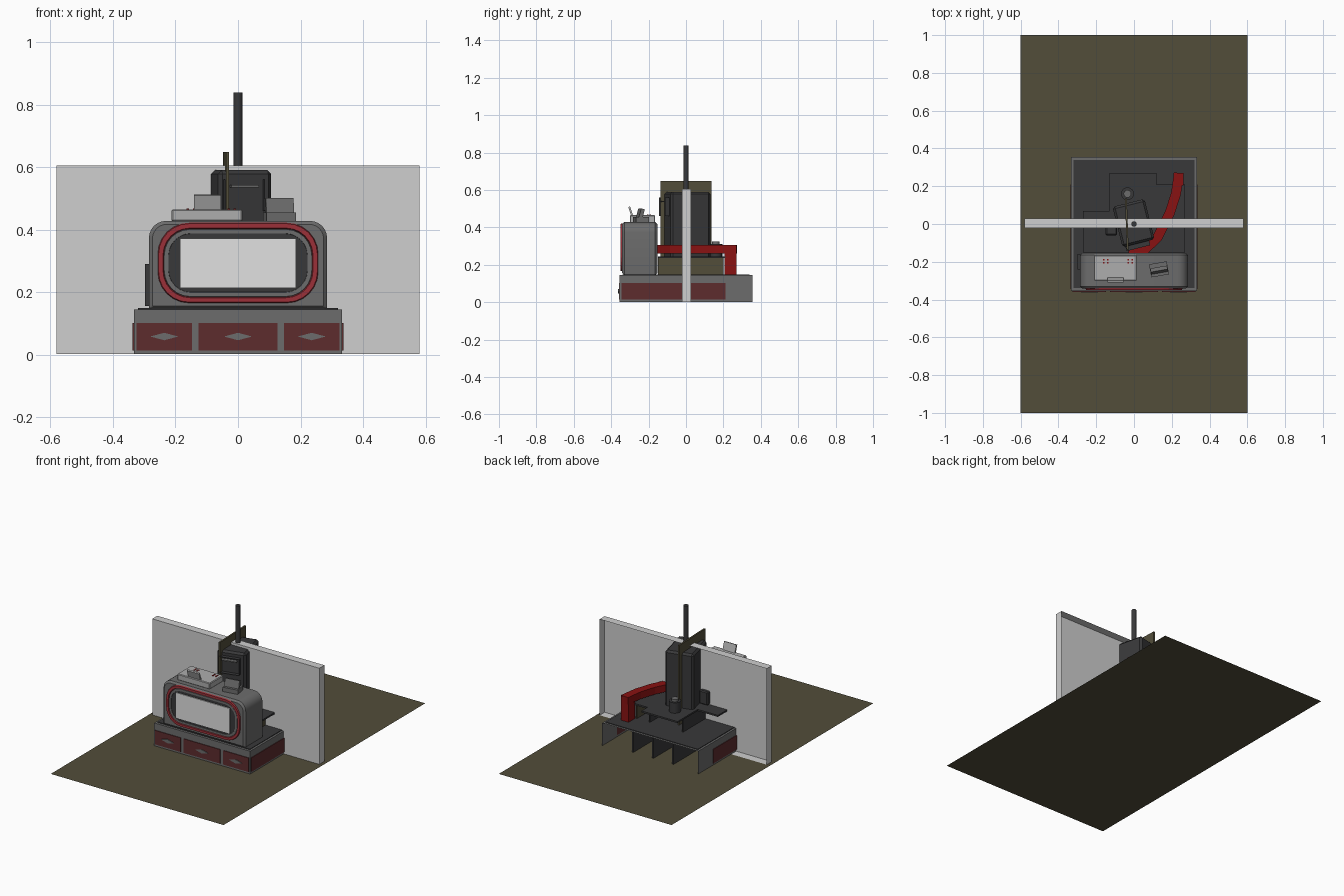
import bpy, bmesh, math
from mathutils import Matrix, Vector

cube = bpy.data.objects.get("Cube")
if cube:
    bpy.data.objects.remove(cube, do_unlink=True)


def material(name, r, g, b):
    m = bpy.data.materials.new(name)
    m.use_nodes = True
    m.diffuse_color = (r, g, b, 1)
    m.node_tree.nodes["Principled BSDF"].inputs["Base Color"].default_value = (r, g, b, 1)
    return m


OLIVE = material("olive", .085, .075, .042)
GREY = material("mid grey", .15, .15, .15)
DARK = material("charcoal", .04, .04, .042)
RED = material("bright red", .25, .006, .006)
RING = material("trim red", .33, .03, .04)
DRAWER = material("drawer maroon", .11, .025, .027)
WHITE = material("wall white", .62, .62, .62)
SCREEN = material("screen white", .75, .75, .75)
LIGHT = material("light grey", .42, .42, .42)


def finish(name, bm, mat, smooth=False):
    bmesh.ops.recalc_face_normals(bm, faces=bm.faces)
    me = bpy.data.meshes.new(name)
    bm.to_mesh(me)
    bm.free()
    ob = bpy.data.objects.new(name, me)
    bpy.context.collection.objects.link(ob)
    me.materials.append(mat)
    if smooth:
        bpy.context.view_layer.objects.active = ob
        ob.select_set(True)
        bpy.ops.object.shade_smooth_by_angle()
        ob.select_set(False)
    return ob


def box(name, x, y, z, mat, rot=0, tilt=0, bevel=0, drop=()):
    """Box from ranges; drop lists directions of faces left open."""
    bm = bmesh.new()
    size = [b - a for a, b in (x, y, z)]
    centre = Vector([(a + b) / 2 for a, b in (x, y, z)])
    bmesh.ops.create_cube(bm, size=1, matrix=Matrix.Diagonal((*size, 1)))
    if bevel:
        bmesh.ops.bevel(bm, geom=bm.edges[:], offset=bevel, segments=1, affect='EDGES')
    bm.normal_update()
    gone = [f for f in bm.faces if any(f.normal.dot(Vector(d)) > .99 for d in drop)]
    bmesh.ops.delete(bm, geom=gone, context='FACES')
    turn = Matrix.Rotation(math.radians(rot), 4, 'Z') @ Matrix.Rotation(math.radians(tilt), 4, 'X')
    bmesh.ops.transform(bm, matrix=Matrix.Translation(centre) @ turn, verts=bm.verts)
    return finish(name, bm, mat)


def rounded(hx, z0, z1, rtop, rbot, n=6):
    """Rounded rectangle outline in x and z."""
    pts = []
    corners = ((1, 1, rtop, 0), (-1, 1, rtop, 90), (-1, -1, rbot, 180), (1, -1, rbot, 270))
    for sx, sz, r, start in corners:
        cx, cz = sx * (hx - r), (z1 - r if sz > 0 else z0 + r)
        for i in range(n + 1):
            a = math.radians(start + 90 * i / n)
            pts.append((cx + r * math.cos(a), cz + r * math.sin(a)))
    return pts


def loft(name, rings, mat, caps=True, smooth=False):
    """Skin matching loops of 3D points."""
    bm = bmesh.new()
    loops = [[bm.verts.new(p) for p in ring] for ring in rings]
    n = len(loops[0])
    for a, b in zip(loops, loops[1:]):
        for i in range(n):
            bm.faces.new((a[i], a[(i + 1) % n], b[(i + 1) % n], b[i]))
    if caps:
        bm.faces.new(loops[0])
        bm.faces.new(loops[-1])
    return finish(name, bm, mat, smooth)


def at_y(pts, y):
    return [(x, y, z) for x, z in pts]


def prism(name, pts, z0, z1, mat):
    return loft(name, [[(x, y, z) for x, y in pts] for z in (z0, z1)], mat)


def tube(name, x, y, z0, z1, r, mat, n=16):
    ring = [(x + r * math.cos(math.tau * i / n), y + r * math.sin(math.tau * i / n)) for i in range(n)]
    ob = prism(name, ring, z0, z1, mat)
    for f in ob.data.polygons:
        f.use_smooth = abs(f.normal.z) < .5
    return ob


# Floor sheet and standing wall, open at the back
bm = bmesh.new()
bmesh.ops.create_grid(bm, x_segments=1, y_segments=1, size=1, matrix=Matrix.Diagonal((.6, 1, 1, 1)))
finish("floor", bm, OLIVE)
box("wall", (-.58, .58), (-.022, .028), (.002, .605), WHITE, drop=[(0, 1, 0)])

# Desk base, open at the back, with a dark top sheet and inner partitions
box("desk_base", (-.333, .333), (-.355, .355), (.002, .145), GREY, drop=[(0, 1, 0), (0, 0, -1)])
box("desk_top_sheet", (-.32, .32), (-.34, .34), (.143, .149), DARK)
for i, x in enumerate((-.14, 0, .14)):
    box(f"partition_{i}", (x - .005, x + .005), (-.34, .33), (.003, .142), DARK)

# Drawer fronts with diamond handles, and side panels
for i, (a, b) in enumerate(((-.325, -.147), (-.126, .126), (.147, .325))):
    box(f"drawer_{i}", (a, b), (-.359, -.352), (.014, .102), DRAWER)
    c, w = (a + b) / 2, .045
    diamond = [(c - w, .058), (c, .046), (c + w, .058), (c, .07)]
    loft(f"drawer_handle_{i}", [at_y(diamond, -.363), at_y(diamond, -.357)], GREY)
for side, s in (("left", 1), ("right", -1)):
    box(f"side_panel_{side}", sorted((s * .331, s * .337)), (-.345, .21), (.014, .102), DRAWER)

# Console body with softened front and back edges
outer = rounded(.285, .145, .428, .055, .006)
inner = rounded(.274, .155, .417, .046, .004)
loft("console_body", [at_y(inner, -.341), at_y(outer, -.33), at_y(outer, -.165), at_y(inner, -.153)],
     GREY, smooth=True)
box("console_side_box", (-.298, -.284), (-.24, -.16), (.155, .29), DARK)


# Oval trim around the screen
def oval(d, y):
    return at_y(rounded(.257 - d, .165 + d, .422 - d, .1 - d * .8, .1 - d * .8), y)


loft("trim_ring", [oval(0, -.340), oval(.003, -.349), oval(.017, -.349), oval(.02, -.340)], RING, caps=False)
loft("trim_inner_ring", [oval(.02, -.340), oval(.021, -.346), oval(.034, -.346), oval(.036, -.340)],
     GREY, caps=False)
loft("screen_surround", [oval(.034, -.344), oval(.034, -.340)], DARK)
box("screen", (-.186, .186), (-.349, -.343), (.214, .372), SCREEN)

# Equipment on the console
box("keypad_base", (-.212, .014), (-.3, -.165), (.426, .465), LIGHT, bevel=.004)
box("keypad_screen", (-.14, -.055), (-.3, -.29), (.455, .512), LIGHT, tilt=18)
bm = bmesh.new()
for x in (-.16, -.14, -.03, -.01):
    for y in (-.205, -.19):
        bmesh.ops.create_cube(bm, size=.008, matrix=Matrix.Translation((x, y, .464)))
finish("keypad_buttons", bm, RED)
box("handset_base", (.085, .18), (-.275, -.205), (.426, .455), GREY, rot=10)
box("handset_screen", (.088, .178), (-.255, -.235), (.44, .5), GREY, rot=10, tilt=-15)

# Stepped shelf behind the console
prism("stepped_shelf", [(-.27, -.15), (.27, -.15), (.27, .21), (.12, .21), (.12, .27), (-.13, .27),
                        (-.13, .07), (-.27, .07)], .235, .245, DARK)
box("shelf_support", (.2, .206), (-.15, .2), (.148, .236), OLIVE)
for i, x in enumerate((-.12, .11)):
    box(f"shelf_leg_{i}", (x, x + .008), (-.14, .2), (.148, .236), DARK)

# Curved red arm ending in a leg
path = [(.238, .27), (.222, .16), (.19, .06), (.125, -.07), (.06, -.135), (-.03, -.145)]
rings = []
for i, p in enumerate(path):
    t = (Vector(path[min(i + 1, len(path) - 1)]) - Vector(path[max(i - 1, 0)])).normalized()
    n = Vector((-t.y, t.x)) * .026
    rings.append([(p[0] + s * n.x, p[1] + s * n.y, z) for s, z in ((-1, .26), (1, .26), (1, .305), (-1, .305))])
loft("red_arm", rings, RED)
box("red_arm_leg", (.21, .262), (.205, .27), (.147, .3), RED)

# Turned tower with a hooded niche, side box and rear knob
box("tower", (-.09, .085), (-.105, .115), (.148, .59), DARK, rot=14, bevel=.012)
box("tower_front_panel", (-.045, .085), (-.128, -.1), (.46, .56), DARK, rot=14, drop=[(0, -1, 0)])
box("niche_ledge", (-.025, .065), (-.125, -.1), (.535, .542), GREY, rot=14)
box("tower_side_box", (-.15, -.09), (-.06, 0), (.245, .33), DARK, bevel=.006)
tube("rear_knob", -.035, .16, .24, .31, .034, DARK)
tube("rear_knob_cap", -.035, .16, .31, .325, .02, GREY)

# Upright olive board through the tower, and mast
box("upright_board", (-.043, -.033), (-.137, .135), (.148, .648), OLIVE, rot=2)
tube("mast", 0, 0, .58, .838, .014, DARK)
